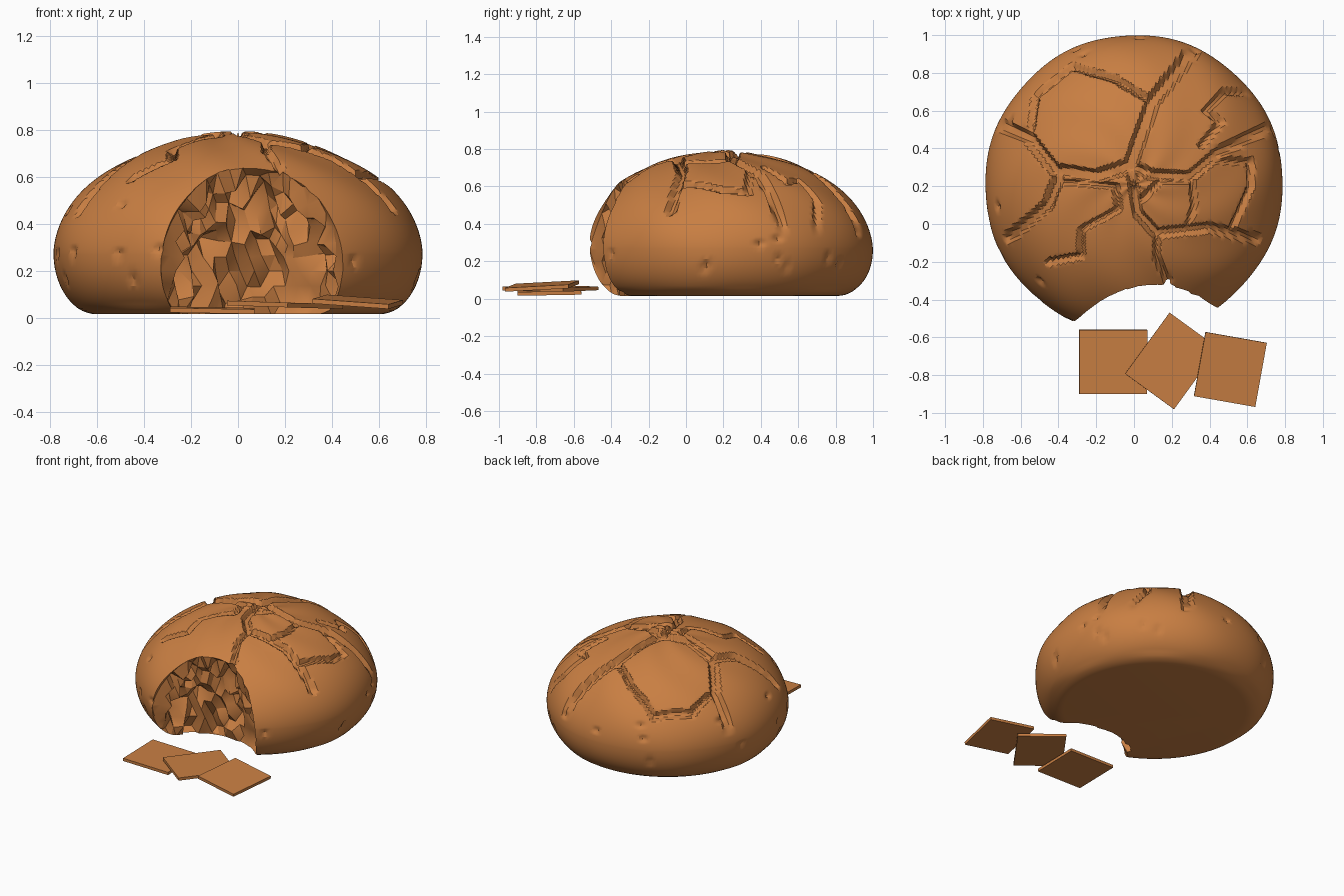
import bpy, bmesh, math, random
from mathutils import Vector, Euler

if "Cube" in bpy.data.objects:
    bpy.data.objects.remove(bpy.data.objects["Cube"])

random.seed(7)
CY, R, ZM, ZT, ZB = 0.21, 0.79, 0.27, 0.52, 0.255   # loaf centre, radius, belly height, dome and base heights

crust = bpy.data.materials.new("baked crust brown")
crust.diffuse_color = (0.58, 0.21, 0.055, 1)
crust.use_nodes = True
crust.node_tree.nodes["Principled BSDF"].inputs["Base Color"].default_value = crust.diffuse_color


def make_object(name, bm):
    bmesh.ops.recalc_face_normals(bm, faces=bm.faces)
    me = bpy.data.meshes.new(name)
    bm.to_mesh(me)
    bm.free()
    me.materials.append(crust)
    ob = bpy.data.objects.new(name, me)
    bpy.context.collection.objects.link(ob)
    return ob


def shade(ob, degrees):
    bpy.ops.object.select_all(action='DESELECT')
    ob.select_set(True)
    bpy.context.view_layer.objects.active = ob
    bpy.ops.object.shade_smooth_by_angle(angle=math.radians(degrees))


def loaf_radius(z):
    if z >= ZM:
        h = min((z - ZM) / ZT, 1)
        return R * (1 - h ** 1.9) ** (1 / 1.9)
    h = min((ZM - z) / ZB, 1)
    return R - 0.19 + 0.19 * math.sqrt(1 - h * h)


# Crust cracks as seen from above: half width, then x, y pairs
cracks = [
    (0.026, [(.32, .93), (.1, .65), (-.02, .31), (-.2, .25), (-.38, .28)]),
    (0.008, [(.09, .65), (-.1, .77), (-.33, .84), (-.52, .68), (-.55, .5)]),
    (0.02, [(-.72, .53), (-.57, .47), (-.4, .26), (-.46, .1), (-.66, -.07)]),
    (0.008, [(-.4, .23), (-.1, .2), (-.08, .08), (-.28, -.03), (-.28, -.17), (-.45, -.2)]),
    (0.018, [(-.02, .31), (.1, .26), (.3, .25), (.45, .38), (.74, .53)]),
    (0.016, [(-.02, .31), (.02, .06), (.12, -.05), (.4, -.02), (.65, -.08)]),
    (0.007, [(.03, .12), (.14, .23), (.31, .23), (.32, .1), (.28, -.03)]),
    (0.008, [(.42, .34), (.62, .33), (.62, .2), (.52, -.03)]),
    (0.008, [(.36, .42), (.46, .54), (.38, .6), (.48, .7), (.6, .7)]),
    (0.008, [(.12, -.05), (.12, -.18), (.18, -.3)]),
]
segments = []
for width, pts in cracks:
    for a, b in zip(pts, pts[1:]):
        segments.append((width, a[0], a[1], b[0] - a[0], b[1] - a[1]))

# Small chips scattered round the sides
chips = []
for _ in range(26):
    a, z = random.uniform(0, math.tau), random.uniform(0.14, 0.5)
    r = loaf_radius(z)
    chips.append(Vector((r * math.cos(a), CY + r * math.sin(a), z)))


def crack_depth(x, y):
    best = 0
    for w, ax, ay, dx, dy in segments:
        px, py = x - ax, y - ay
        t = max(0, min(1, (px * dx + py * dy) / (dx * dx + dy * dy)))
        d = math.hypot(px - t * dx, py - t * dy)
        if d < w + 0.012:
            f = min(1, (w + 0.012 - d) / 0.012)
            best = max(best, f * (0.022 + 0.7 * w))
    return best


# Loaf: domed round body with cracks pressed in
N, LOW, UP = 240, 14, 90
rings = []
for i in range(LOW):
    t = math.pi / 2 * (1 - i / LOW)
    rings.append((R - 0.19 + 0.19 * math.cos(t), ZM - ZB * math.sin(t)))
for i in range(UP):
    t = math.pi / 2 * i / UP
    rings.append((R * math.cos(t) ** (2 / 1.9), ZM + ZT * math.sin(t) ** (2 / 1.9)))

bm = bmesh.new()
rows = []
for r, z in rings:
    row = []
    for k in range(N):
        a = math.tau * k / N
        p = Vector((r * math.cos(a), CY + r * math.sin(a), z))
        n = Vector((p.x / R ** 2, (p.y - CY) / R ** 2, (z - ZM) / ZT ** 2)).normalized()
        if z > 0.05:
            off = 0.006 * math.sin(5 * a + 7 * z) * math.sin(3 * a - 11 * r)
            off -= crack_depth(p.x, p.y) * min(1, max(0, (z - 0.33) / 0.15))
            for c in chips:
                d = (p - c).length
                if d < 0.03:
                    off -= 0.02 * (1 - d / 0.03)
            p += n * off
        row.append(bm.verts.new(p))
    rows.append(row)
for lo, hi in zip(rows, rows[1:]):
    for k in range(N):
        m = (k + 1) % N
        bm.faces.new((lo[k], lo[m], hi[m], hi[k]))
top = bm.verts.new((0, CY, ZM + ZT))
for k in range(N):
    bm.faces.new((rows[-1][k], rows[-1][(k + 1) % N], top))
bm.faces.new(rows[0][::-1])
loaf = make_object("bread_loaf", bm)

# Torn hollow in the front: smooth at the crust rim, rough crumb inside
centre = Vector((0.07, -0.45, 0.2))
bm = bmesh.new()
bmesh.ops.create_icosphere(bm, subdivisions=4, radius=1)
for v in bm.verts:
    d = Vector((v.co.x * 0.37, v.co.y * 0.28, v.co.z * 0.49))
    p = centre + d
    depth = loaf_radius(max(p.z, 0.02)) - math.hypot(p.x, p.y - CY)
    rough = max(0, min(1, (depth - 0.03) / 0.04)) if p.z > 0.03 else 0
    p = centre + d * (1 + rough * random.uniform(-0.2, 0.13))
    p.x = 0.07 + (p.x - 0.07) * (1 + 1.2 * max(0, -0.42 - p.y))
    v.co = p
cutter = make_object("bite_cutter", bm)
cutter.hide_render = True
mod = loaf.modifiers.new("bite", 'BOOLEAN')
mod.operation, mod.object, mod.solver = 'DIFFERENCE', cutter, 'EXACT'
bpy.ops.object.select_all(action='DESELECT')
loaf.select_set(True)
bpy.context.view_layer.objects.active = loaf
bpy.ops.object.modifier_apply(modifier="bite")
bpy.data.objects.remove(cutter, do_unlink=True)
shade(loaf, 28)


# Three thin square crackers lying in front
def cracker(name, loc, size, rot):
    bm = bmesh.new()
    bmesh.ops.create_cube(bm, size=1)
    turn = Euler([math.radians(a) for a in rot]).to_matrix()
    for v in bm.verts:
        s = Vector((v.co.x * size[0], v.co.y * size[1], v.co.z * 0.02))
        v.co = turn @ s + Vector(loc)
    return make_object(name, bm)


cracker("cracker_left", (-0.11, -0.73, 0.032), (0.36, 0.34), (1, 1, 0))
cracker("cracker_middle", (0.2, -0.725, 0.055), (0.40, 0.32), (1.5, 1, 54))
cracker("cracker_right", (0.51, -0.77, 0.068), (0.33, 0.345), (3, 4, -10))
